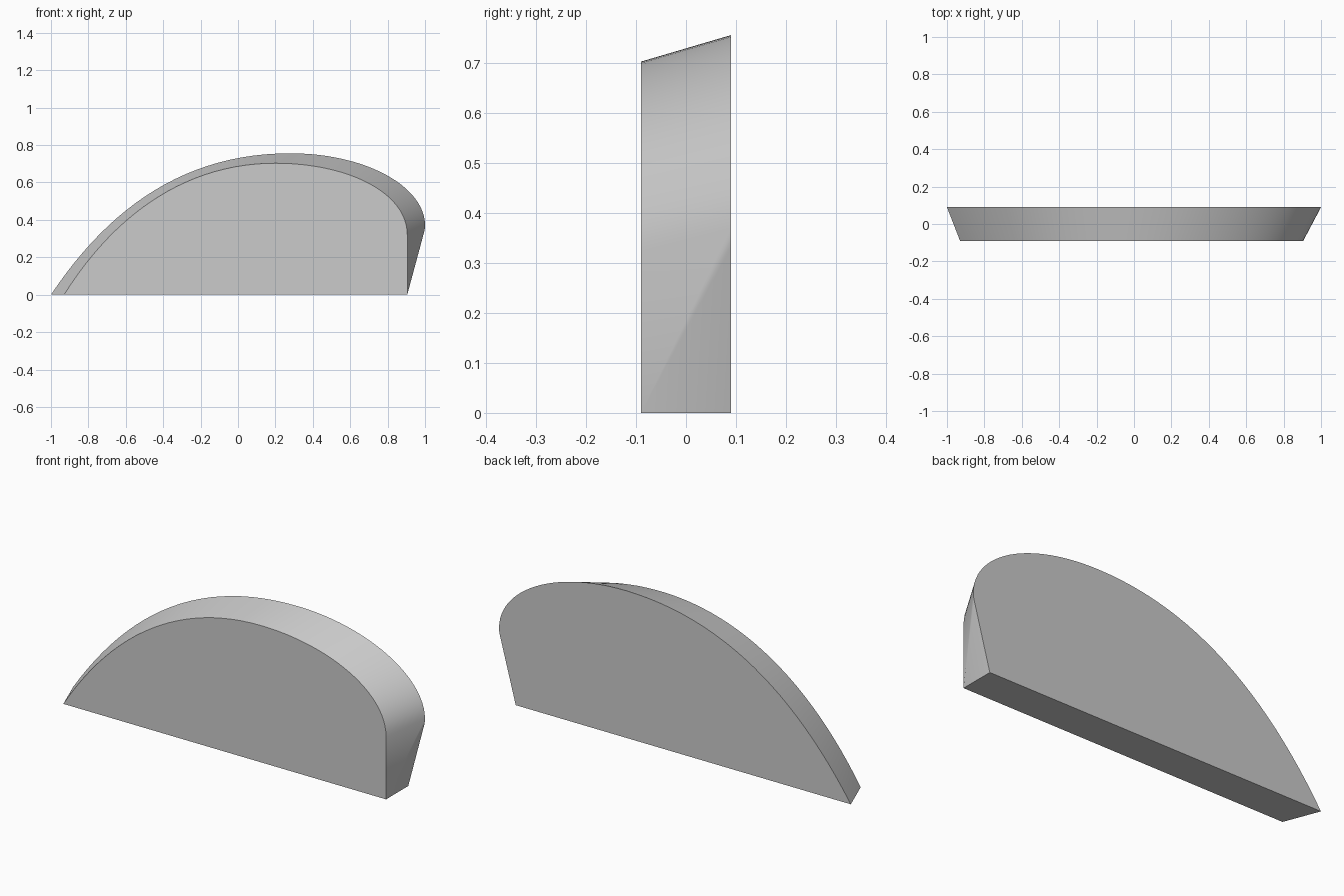
import bpy
import bmesh
import math
from mathutils import Vector
from mathutils.geometry import interpolate_bezier

cube = bpy.data.objects.get("Cube")
if cube:
    bpy.data.objects.remove(cube, do_unlink=True)

HALF_DEPTH = 0.09
CORNER = (0.905, 0)


def profile(y, curves):
    """Chain of bezier curves in the xz plane, closed by the bottom corner."""
    points = []
    for curve in curves:
        a, b, c, d = (Vector((x, y, z)) for x, z in curve)
        steps = interpolate_bezier(a, b, c, d, 25)
        points += steps if not points else steps[1:]
    return points + [Vector((CORNER[0], y, CORNER[1]))]


# Small front outline and larger back outline
front = profile(-HALF_DEPTH, [
    [(-0.93, 0), (-0.64, 0.46), (-0.25, 0.703), (0.2, 0.703)],
    [(0.2, 0.703), (0.58, 0.703), (0.905, 0.55), (0.905, 0.32)],
])
back = profile(HALF_DEPTH, [
    [(-1, 0), (-0.68, 0.48), (-0.27, 0.756), (0.28, 0.756)],
    [(0.28, 0.756), (0.68, 0.756), (1, 0.58), (1, 0.37)],
    [(1, 0.37), (1, 0.35), (0.997, 0.342), (0.98, 0.28)],
])

# Skin the two outlines into one tapered solid
bm = bmesh.new()
for point in front + back:
    bm.verts.new(point)
bmesh.ops.convex_hull(bm, input=bm.verts[:])
bm.normal_update()


def flat(edge):
    """True inside the front, back and bottom faces."""
    n, m = (f.normal for f in edge.link_faces)
    return n.dot(m) > 0.999 and (abs(n.y) > 0.99 or n.z < -0.99)


bmesh.ops.dissolve_edges(bm, edges=[e for e in bm.edges if flat(e)], use_verts=False)
bmesh.ops.recalc_face_normals(bm, faces=bm.faces[:])

mesh = bpy.data.meshes.new("tapered_dome_panel")
bm.to_mesh(mesh)
bm.free()
panel = bpy.data.objects.new("tapered_dome_panel", mesh)
bpy.context.collection.objects.link(panel)

# Plain grey finish
grey = bpy.data.materials.new("light_grey")
grey.use_nodes = True
color = (0.6, 0.6, 0.6, 1)
grey.diffuse_color = color
grey.node_tree.nodes["Principled BSDF"].inputs["Base Color"].default_value = color
mesh.materials.append(grey)

# Smooth rim with crisp outlines
bpy.ops.object.select_all(action="DESELECT")
panel.select_set(True)
bpy.context.view_layer.objects.active = panel
bpy.ops.object.shade_smooth_by_angle(angle=math.radians(30))
